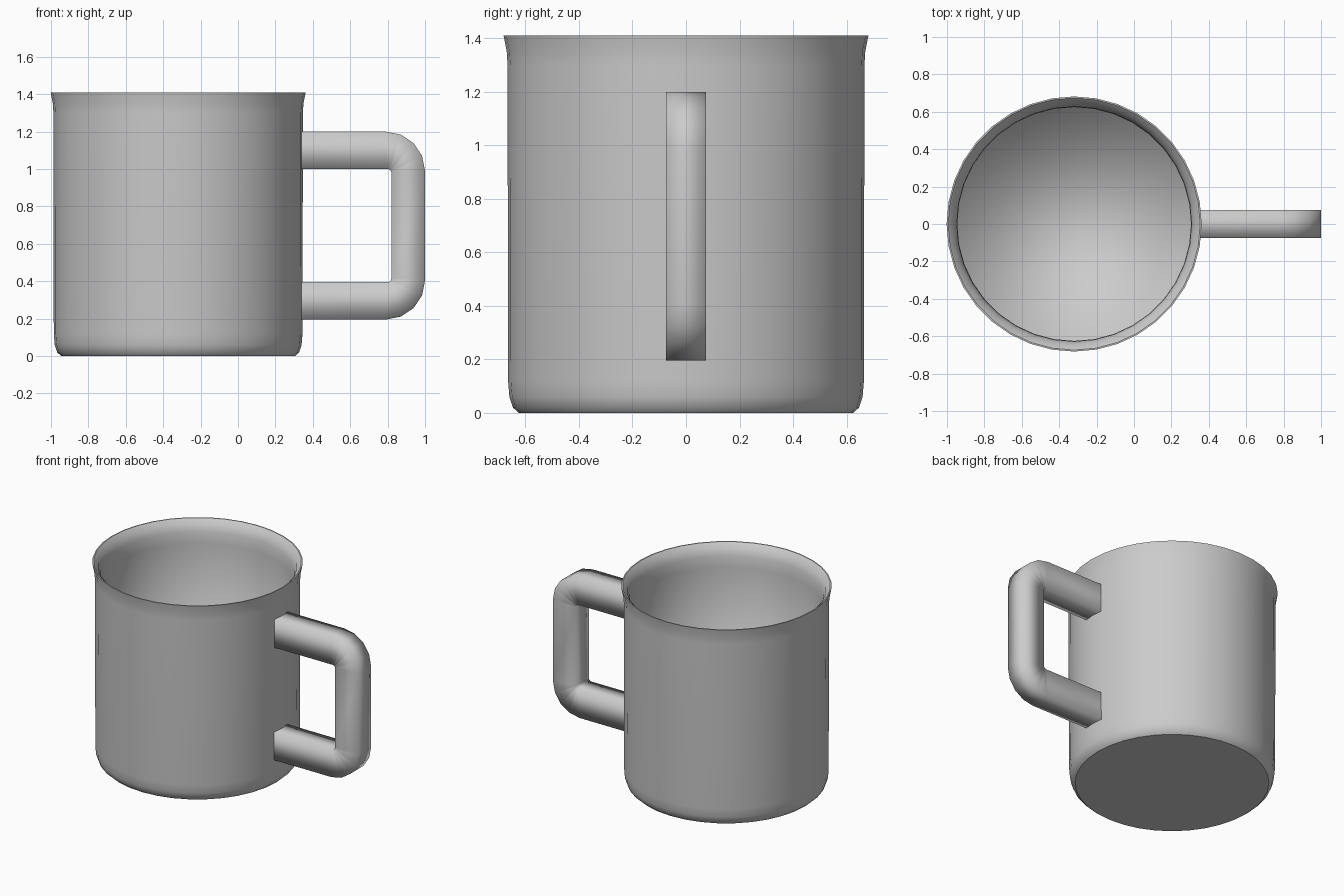
import bpy, bmesh, math
from mathutils import Vector

cube = bpy.data.objects.get("Cube")
if cube:
    bpy.data.objects.remove(cube, do_unlink=True)

grey = bpy.data.materials.new("plain grey")
grey.use_nodes = True
COLOUR = (0.6, 0.6, 0.6, 1)
grey.diffuse_color = COLOUR
grey.node_tree.nodes["Principled BSDF"].inputs["Base Color"].default_value = COLOUR


def finish(bm, name):
    bmesh.ops.recalc_face_normals(bm, faces=bm.faces)
    mesh = bpy.data.meshes.new(name)
    bm.to_mesh(mesh)
    bm.free()
    mesh.materials.append(grey)
    obj = bpy.data.objects.new(name, mesh)
    bpy.context.collection.objects.link(obj)
    return obj


def bridge(bm, a, b):
    n = len(a)
    for i in range(n):
        j = (i + 1) % n
        bm.faces.new((a[i], a[j], b[j], b[i])).smooth = True


# Cup: lathed profile running from the outer base, over the lip, to the inner floor
SIDES = 36
CENTRE_X = -0.32
profile = [(0.625, 0), (0.647, 0.02), (0.66, 0.06), (0.665, 0.12),
           (0.667, 1.30), (0.67, 1.35), (0.682, 1.41),
           (0.674, 1.41), (0.645, 1.38), (0.628, 1.33), (0.625, 1.25),
           (0.625, 0.06)]
bm = bmesh.new()
rings = []
for r, z in profile:
    rings.append([bm.verts.new((CENTRE_X + r * math.cos(math.tau * i / SIDES),
                                r * math.sin(math.tau * i / SIDES), z))
                  for i in range(SIDES)])
for a, b in zip(rings, rings[1:]):
    bridge(bm, a, b)
bm.faces.new(rings[0][::-1]).smooth = False
bm.faces.new(rings[-1]).smooth = True
# Crisp edges around the lip and the base
for ring in (rings[0], rings[6], rings[7]):
    for i in range(SIDES):
        bm.edges.get((ring[i], ring[(i + 1) % SIDES])).smooth = False
finish(bm, "cup")

# Handle: a rectangular bar with round outer corners and tight inner corners
HALF_WIDTH = 0.075
START_X, OUTER_X, INNER_X = 0.33, 1.0, 0.82
LOW, HIGH, BAR, ROUND, TIGHT = 0.195, 1.2, 0.2, 0.21, 0.02
STEPS = 4


def corner(x, z, radius, start):
    return [(x + radius * math.cos(start + math.pi / 2 * k / STEPS),
             z + radius * math.sin(start + math.pi / 2 * k / STEPS))
            for k in range(STEPS + 1)]


def path(right, low, high, radius):
    return ([(START_X, low)]
            + corner(right - radius, low + radius, radius, -math.pi / 2)
            + corner(right - radius, high - radius, radius, 0)
            + [(START_X, high)])


outer = path(OUTER_X, LOW, HIGH, ROUND)
inner = path(INNER_X, LOW + BAR, HIGH - BAR, TIGHT)
bm = bmesh.new()
sections = []
for (ox, oz), (ix, iz) in zip(outer, inner):
    sections.append([bm.verts.new(Vector(p)) for p in (
        (ox, -HALF_WIDTH, oz), (ox, HALF_WIDTH, oz),
        (ix, HALF_WIDTH, iz), (ix, -HALF_WIDTH, iz))])
for a, b in zip(sections, sections[1:]):
    bridge(bm, a, b)
bm.faces.new(sections[0][::-1])
bm.faces.new(sections[-1])
finish(bm, "handle")
